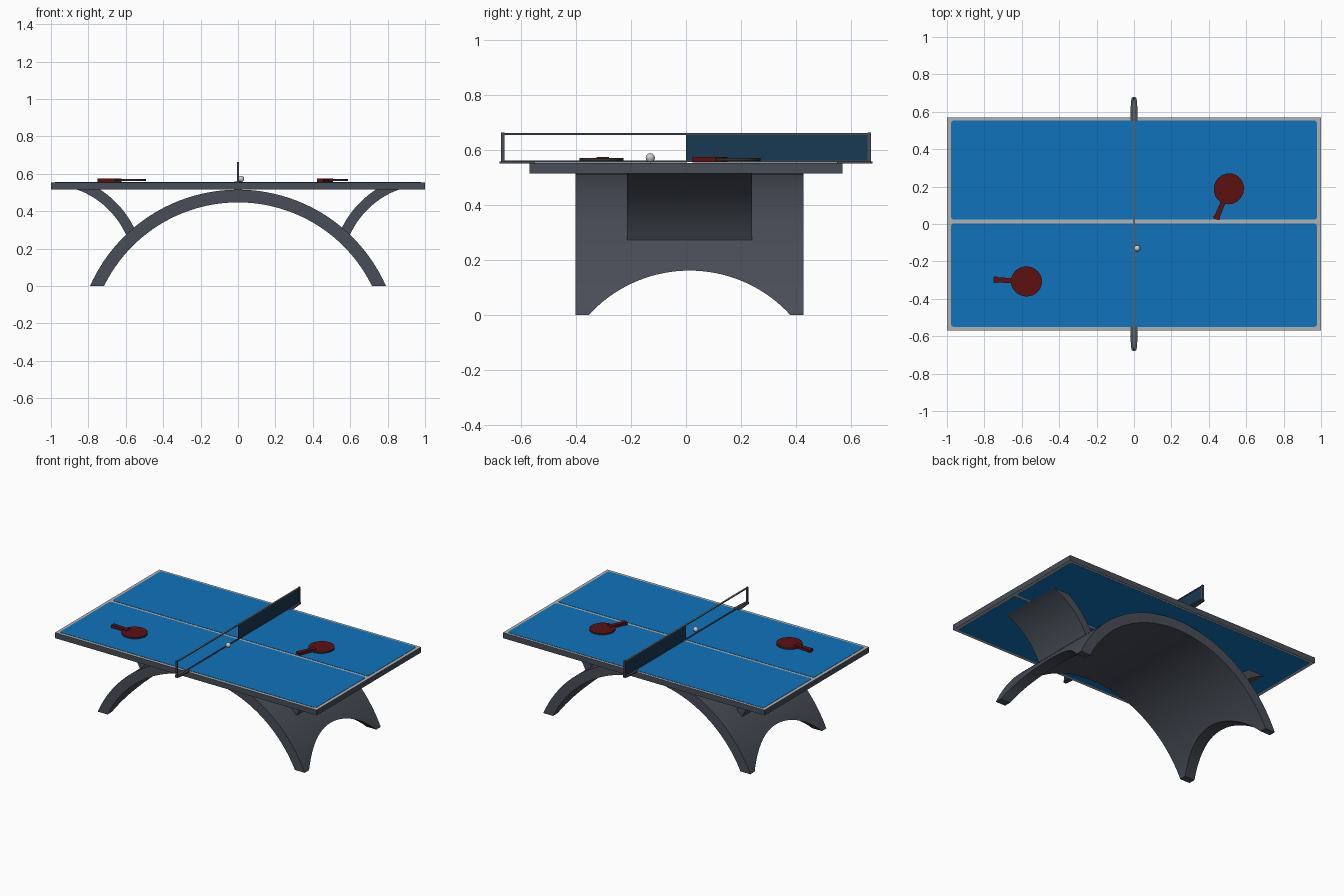
import bpy, bmesh, math
from math import sin, cos, asin, radians, pi
from mathutils import Matrix

if "Cube" in bpy.data.objects:
    bpy.data.objects.remove(bpy.data.objects["Cube"])


def material(name, rgb):
    m = bpy.data.materials.new(name)
    m.diffuse_color = (*rgb, 1)
    m.use_nodes = True
    m.node_tree.nodes["Principled BSDF"].inputs["Base Color"].default_value = m.diffuse_color
    return m


BLUE = material("court_blue", (0.005, 0.17, 0.5))
WHITE = material("line_white", (0.45, 0.45, 0.45))
GREY = material("dark_grey", (0.065, 0.075, 0.095))
NAVY = material("net_navy", (0.009, 0.04, 0.085))
RED = material("paddle_red", (0.11, 0.005, 0.005))
EDGE = material("paddle_edge", (0.04, 0.03, 0.03))
BALL = material("ball_white", (0.6, 0.6, 0.6))
YC = 0.013     # centre line of the base and the court
TOP = 0.556    # playing surface height


def finish(name, bm, *mats, smooth=None):
    bmesh.ops.recalc_face_normals(bm, faces=bm.faces[:])
    me = bpy.data.meshes.new(name)
    bm.to_mesh(me)
    bm.free()
    for m in mats:
        me.materials.append(m)
    ob = bpy.data.objects.new(name, me)
    bpy.context.collection.objects.link(ob)
    if smooth:
        shade(ob, smooth)
    return ob


def shade(ob, angle=35):
    bpy.ops.object.select_all(action='DESELECT')
    ob.select_set(True)
    bpy.context.view_layer.objects.active = ob
    bpy.ops.object.shade_smooth_by_angle(angle=radians(angle))


def box(name, lo, hi, mat):
    bm = bmesh.new()
    size = [b - a for a, b in zip(lo, hi)]
    mid = [(a + b) / 2 for a, b in zip(lo, hi)]
    bmesh.ops.create_cube(bm, size=1, matrix=Matrix.Translation(mid) @ Matrix.Diagonal((*size, 1)))
    return finish(name, bm, mat)


def prism(name, pts, z0, z1, *mats, smooth=None):
    """Extrude an xy outline; a second material goes on the side walls."""
    bm = bmesh.new()
    face = bm.faces.new([bm.verts.new((x, y, z0)) for x, y in pts])
    ext = bmesh.ops.extrude_face_region(bm, geom=[face])
    for v in ext['geom']:
        if isinstance(v, bmesh.types.BMVert):
            v.co.z = z1
    bm.normal_update()
    if len(mats) > 1:
        for f in bm.faces:
            f.material_index = int(abs(f.normal.z) < 0.5)
    return finish(name, bm, *mats, smooth=smooth)


def curved_slab(name, centre, r_out, out_angles, r_in, in_angles, half_y, n=40):
    """Band between two arcs in the xz plane, extruded along y."""
    bm = bmesh.new()
    rows = []
    for i in range(n + 1):
        row = []
        for r, (a0, a1) in ((r_out, out_angles), (r_in, in_angles)):
            a = a0 + (a1 - a0) * i / n
            for y in (YC - half_y, YC + half_y):
                row.append(bm.verts.new((centre[0] + r * cos(a), y, centre[1] + r * sin(a))))
        rows.append([row[0], row[1], row[3], row[2]])
    for a, b in zip(rows, rows[1:]):
        for k in range(4):
            bm.faces.new((a[k], a[(k + 1) % 4], b[(k + 1) % 4], b[k]))
    bm.faces.new(rows[0])
    bm.faces.new(rows[-1])
    return finish(name, bm, GREY)


# Main arch, with a round cut-out between the feet
CZ, RO, RI = -0.35, 0.865, 0.797
ao, ai = asin(-CZ / RO), asin(-CZ / RI)
arch = curved_slab("base_arch", (0, CZ), RO, (ao, pi - ao), RI, (ai, pi - ai), 0.415, 64)
bm = bmesh.new()
bmesh.ops.create_cone(bm, cap_ends=True, segments=128, radius1=0.497, radius2=0.497, depth=3,
                      matrix=Matrix.Translation((0, YC, -0.335)) @ Matrix.Rotation(pi / 2, 4, 'Y'))
cutter = finish("foot_cutter", bm, GREY)
cutter.hide_render = True
mod = arch.modifiers.new("foot_cut", 'BOOLEAN')
mod.operation, mod.object, mod.solver = 'DIFFERENCE', cutter, 'EXACT'
bpy.context.view_layer.objects.active = arch
bpy.ops.object.modifier_apply(modifier=mod.name)
bpy.data.objects.remove(cutter)
shade(arch)

# Curved brackets from the arch up to the table
for s, side in ((-1, "left"), (1, "right")):
    out_a, in_a = (radians(20), radians(57.4)), (radians(20), radians(70.4))
    if s > 0:
        out_a, in_a = [tuple(pi - a for a in t) for t in (out_a, in_a)]
    shade(curved_slab(side + "_bracket", (s * 1.019, 0.082), 0.517, out_a, 0.462, in_a, 0.228, 24))

# Table board: grey edges, white top and underside
top = box("table_board", (-1, -0.57, 0.516), (1, 0.57, TOP - 0.002), GREY)
top.data.materials.append(WHITE)
for p in top.data.polygons:
    p.material_index = int(abs(p.normal.z) > 0.5)


# Blue court plates with rounded corners, above and below
def rounded(x0, x1, y0, y1, r):
    pts = []
    for k, (cx, cy) in enumerate(((x1 - r, y1 - r), (x0 + r, y1 - r), (x0 + r, y0 + r), (x1 - r, y0 + r))):
        for j in range(5):
            a = (k + j / 4) * pi / 2
            pts.append((cx + r * cos(a), cy + r * sin(a)))
    return pts


for y0, y1, half in ((-0.55, YC - 0.01, "front"), (YC + 0.01, 0.553, "back")):
    outline = rounded(-0.978, 0.978, y0, y1, 0.015)
    prism(half + "_court", outline, TOP - 0.002, TOP, BLUE)
    prism(half + "_underside", outline, 0.515, 0.516, BLUE)

# Net: cloth on the back half, tapes, posts and table clamps
box("net_cloth", (-0.001, 0.0, 0.56), (0.001, 0.665, 0.657), NAVY)
box("net_top_tape", (-0.005, -0.668, 0.655), (0.005, 0.668, 0.662), GREY)
box("net_top_stripe", (-0.004, -0.668, 0.662), (0.004, 0.668, 0.663), WHITE)
box("net_bottom_tape", (-0.004, -0.668, 0.557), (0.004, 0.668, 0.562), GREY)
for s, side in ((-1, "front"), (1, "back")):
    a, b = sorted((s * 0.661, s * 0.673))
    box(side + "_net_post", (-0.006, a, 0.553), (0.006, b, 0.664), GREY)
    clamp = [(-0.02, 0.55), (0.02, 0.55), (0.02, 0.6), (0.014, 0.67), (0.008, 0.678),
             (-0.008, 0.678), (-0.014, 0.67), (-0.02, 0.6)]
    prism(side + "_net_clamp", [(x, s * y) for x, y in clamp], 0.552, 0.559, GREY)


# Paddles: blade disc with red faces and a flared handle
def paddle(name, x, y, angle):
    disc = [(0.083 * cos(i * pi / 24), 0.08 * sin(i * pi / 24)) for i in range(48)]
    grip = [(0.05, 0.022), (0.075, 0.013), (0.15, 0.014), (0.172, 0.018),
            (0.176, 0.012), (0.176, -0.012), (0.172, -0.018), (0.15, -0.014), (0.075, -0.013), (0.05, -0.022)]
    parts = (prism(name + "_blade", disc, 0.561, 0.571, RED, EDGE, smooth=35),
             prism(name + "_handle", grip, 0.557, 0.575, RED))
    for ob in parts:
        ob.data.transform(Matrix.Translation((x, y, 0)) @ Matrix.Rotation(radians(angle), 4, 'Z'))


paddle("left_paddle", -0.575, -0.307, 177)
paddle("right_paddle", 0.507, 0.188, -113)

# Ball
bm = bmesh.new()
bmesh.ops.create_uvsphere(bm, u_segments=24, v_segments=16, radius=0.0165,
                          matrix=Matrix.Translation((0.017, -0.13, TOP + 0.0165)))
finish("ball", bm, BALL, smooth=60)
